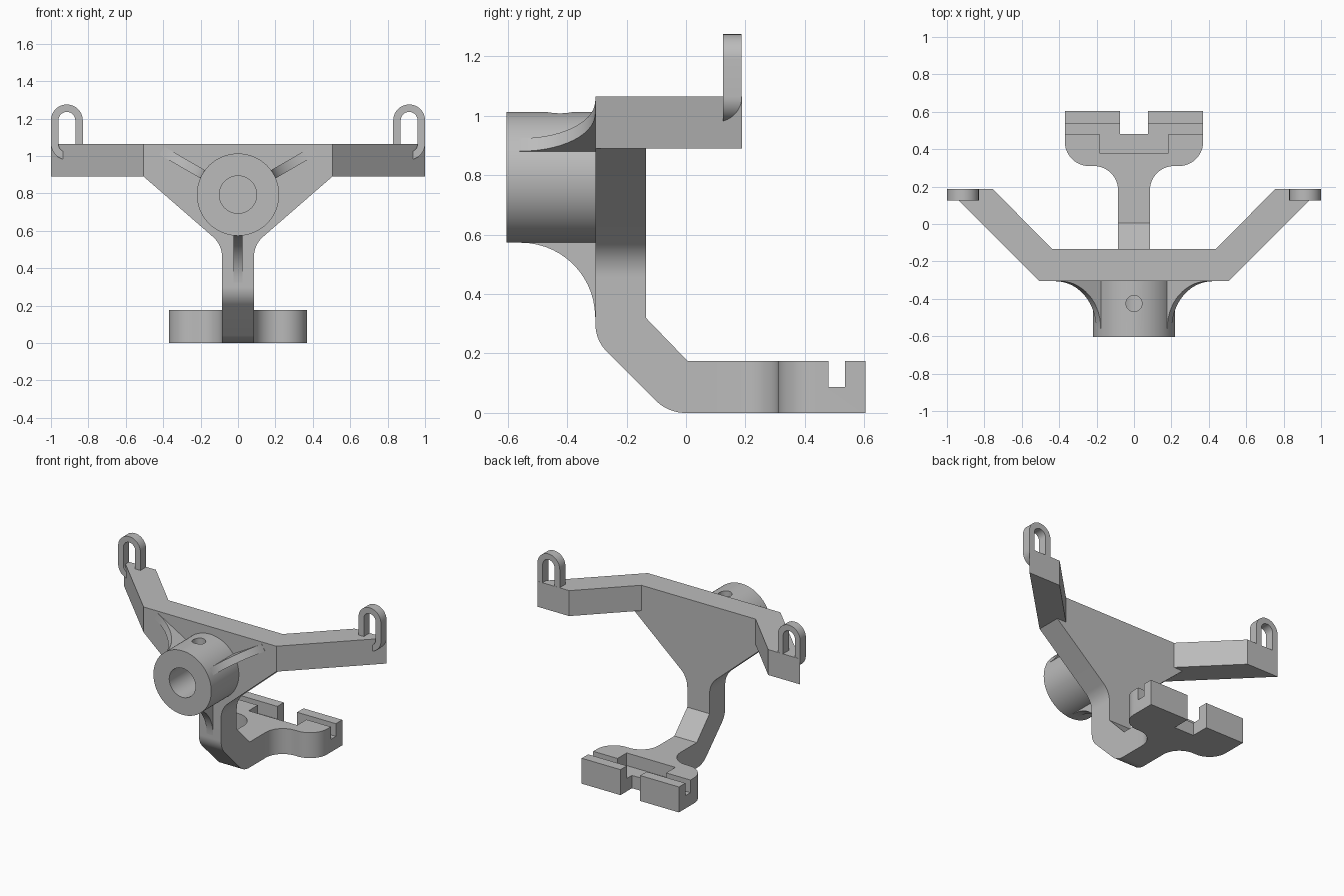
import bpy, bmesh
from math import sin, cos, tan, pi, radians
from mathutils import Vector

if "Cube" in bpy.data.objects:
    bpy.data.objects.remove(bpy.data.objects["Cube"])

# One plain grey for the whole bracket
grey = bpy.data.materials.new("plain_grey")
grey.use_nodes = True
grey.diffuse_color = (0.5, 0.5, 0.5, 1)
grey.node_tree.nodes["Principled BSDF"].inputs["Base Color"].default_value = (0.5, 0.5, 0.5, 1)

# Orientations: profile (u, v) swept along w
FRONT = lambda u, v, w: (u, w, v)
SIDE = lambda u, v, w: (w, u, v)
TOP = lambda u, v, w: (u, v, w)


def rounded(points, steps=14):
    """Polygon whose points may carry a third value, the fillet radius."""
    out = []
    n = len(points)
    for i, pt in enumerate(points):
        p = Vector(pt[:2])
        if len(pt) == 2:
            ring = [p]
        else:
            r = pt[2]
            a = (Vector(points[i - 1][:2]) - p).normalized()
            b = (Vector(points[(i + 1) % n][:2]) - p).normalized()
            half = a.angle(b) / 2
            c = p + (a + b).normalized() * r / sin(half)
            v0 = p + a * r / tan(half) - c
            v1 = p + b * r / tan(half) - c
            w = pi - 2 * half
            ring = [c + (v0 * sin(w - w * k / steps) + v1 * sin(w * k / steps)) / sin(w)
                    for k in range(steps + 1)]
        for q in ring:
            if not out or (q - out[-1]).length > 1e-4:
                out.append(q)
    if (out[0] - out[-1]).length < 1e-4:
        out.pop()
    return out


def prism(name, points, place, lo, hi):
    bm = bmesh.new()
    pts = rounded(points)
    ends = [[bm.verts.new(place(u, v, w)) for u, v in pts] for w in (lo, hi)]
    for end in ends:
        bm.faces.new(end)
    for i in range(len(pts)):
        bm.faces.new((ends[0][i - 1], ends[0][i], ends[1][i], ends[1][i - 1]))
    bmesh.ops.recalc_face_normals(bm, faces=bm.faces)
    mesh = bpy.data.meshes.new(name)
    bm.to_mesh(mesh)
    bm.free()
    mesh.materials.append(grey)
    ob = bpy.data.objects.new(name, mesh)
    bpy.context.collection.objects.link(ob)
    return ob


def box(u0, u1, v0, v1, r=None):
    corners = [(u0, v0), (u1, v0), (u1, v1), (u0, v1)]
    return [c + (r,) for c in corners] if r else corners


def disc(u, v, r, n=64):
    return [(u + r * cos(2 * pi * k / n), v + r * sin(2 * pi * k / n)) for k in range(n)]


def mirrored(half):
    return half + [(-p[0],) + tuple(p[1:]) for p in reversed(half)]


def cut(ob, cutter):
    bpy.context.view_layer.objects.active = ob
    mod = ob.modifiers.new("cut", 'BOOLEAN')
    mod.operation = 'DIFFERENCE'
    mod.solver = 'EXACT'
    mod.object = cutter
    bpy.ops.object.modifier_apply(modifier=mod.name)
    bpy.data.objects.remove(cutter)


parts = []

# Tapered back plate
parts.append(prism("back_plate", mirrored([
    (0.505, 1.065), (0.505, 0.89), (0.085, 0.525, 0.145), (0.085, 0.42)]),
    FRONT, -0.305, -0.135))

# Stem that bends from the plate to the foot
parts.append(prism("bent_stem", [
    (-0.305, 0.42), (-0.305, 0.245, 0.13), (-0.06, 0, 0.14), (0.1, 0),
    (0.1, 0.175), (0.005, 0.175), (-0.135, 0.32), (-0.135, 0.42)],
    SIDE, -0.085, 0.085))

# Foot with notch, cross slot and shallow pocket
foot = prism("slotted_foot", mirrored([
    (0.085, 0.1), (0.085, 0.31, 0.13), (0.37, 0.31, 0.13), (0.37, 0.605),
    (0.075, 0.605), (0.075, 0.48)]), TOP, 0, 0.175)
cut(foot, prism("slot_cutter", [
    (-0.5, 0.48), (-0.185, 0.48), (-0.185, 0.38), (0.185, 0.38), (0.185, 0.48),
    (0.5, 0.48), (0.5, 0.535), (-0.5, 0.535)], TOP, 0.088, 0.3))
parts.append(foot)

# Hub with a bore and a screw hole on top
HUB_Z = 0.793
hub = prism("hub", disc(0, HUB_Z, 0.22, 96), FRONT, -0.605, -0.305)
cut(hub, prism("bore_cutter", disc(0, HUB_Z, 0.1), FRONT, -0.7, -0.2))
cut(hub, prism("screw_cutter", disc(0, -0.425, 0.043, 32), TOP, HUB_Z, 1.2))
parts.append(hub)

# Three curved ribs around the hub
for name, angle in (("lower_rib", 270), ("left_rib", 30), ("right_rib", 150)):
    c, s = cos(radians(angle)), sin(radians(angle))
    place = lambda r, y, w: (r * c - w * s, y, HUB_Z + r * s + w * c)
    parts.append(prism(name, [
        (0.205, -0.56), (0.22, -0.56), (0.22, -0.306, 0.25), (0.47, -0.306),
        (0.47, -0.3), (0.205, -0.3)], place, -0.025, 0.025))

# Swept arms, each ending in an upright eyelet
for side, s in (("left", 1), ("right", -1)):
    parts.append(prism(side + "_arm", [
        (s * 0.505, -0.305), (s, 0.188), (s * 0.757, 0.188), (s * 0.435, -0.135)],
        TOP, 0.89, 1.065))
    x0, x1 = sorted((s * 0.83, s))
    eyelet = prism(side + "_eyelet", box(x0, x1, 0.98, 1.275, 0.085), FRONT, 0.125, 0.187)
    cut(eyelet, prism("eye_cutter", box(x0 + 0.04, x1 - 0.04, 1.02, 1.235, 0.045),
                      FRONT, 0, 0.3))
    parts.append(eyelet)

# Smooth curved walls, keep edges crisp
bpy.ops.object.select_all(action='DESELECT')
for ob in parts:
    ob.select_set(True)
bpy.context.view_layer.objects.active = parts[0]
bpy.ops.object.shade_smooth_by_angle(angle=radians(30))
